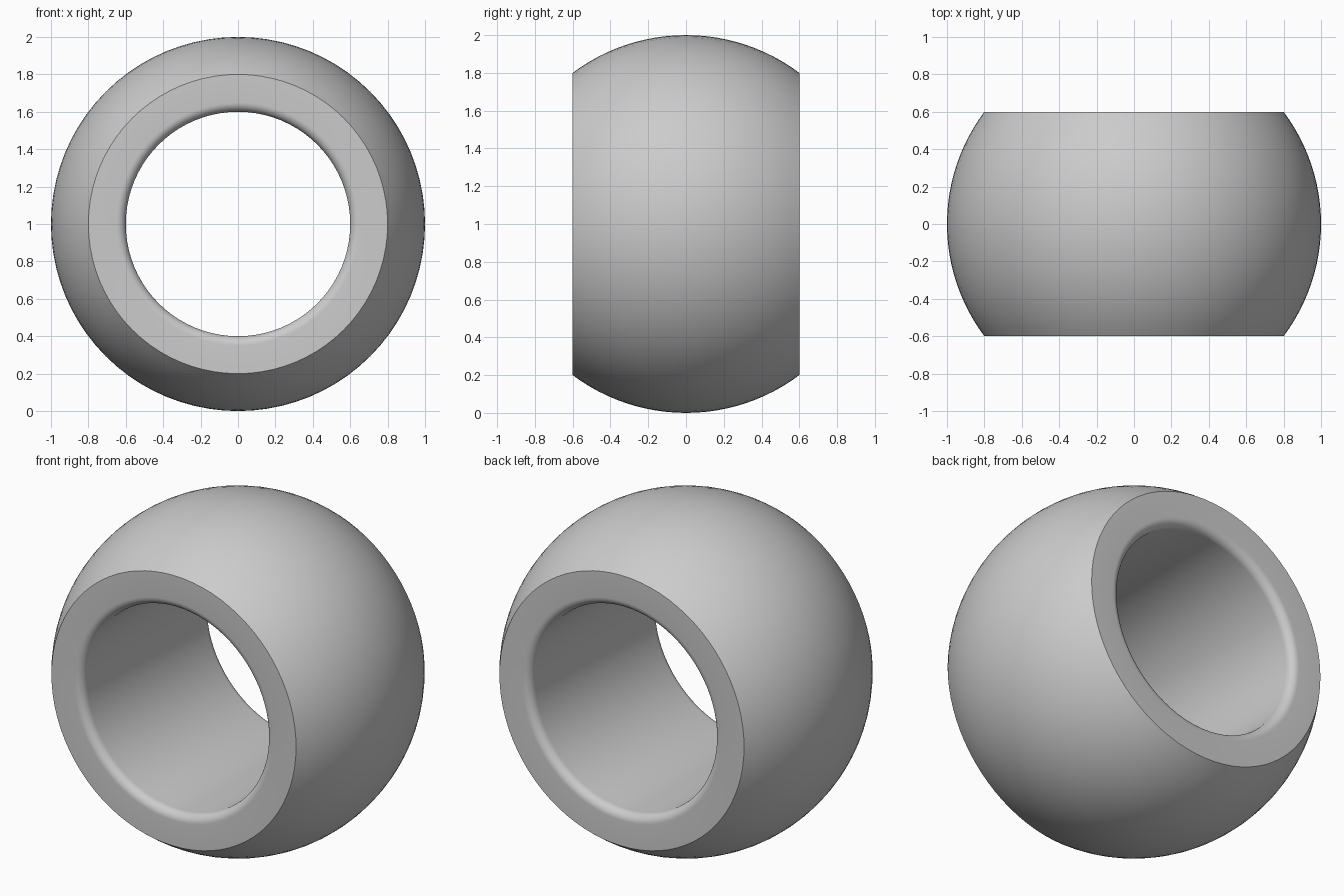
import bpy
import bmesh
from math import sin, cos, asin, pi, radians

cube = bpy.data.objects.get("Cube")
if cube:
    bpy.data.objects.remove(cube, do_unlink=True)

BALL_R, BORE_R, HALF_W, FILLET = 1.0, 0.6, 0.6, 0.05
SEGMENTS, ARC_STEPS, FILLET_STEPS = 80, 24, 8


def arc(radius_centre, y_centre, r, start, end, steps):
    """Points (radius, y) along a circular arc of the profile."""
    angles = [start + (end - start) * i / steps for i in range(steps + 1)]
    return [(radius_centre + r * cos(a), y_centre + r * sin(a)) for a in angles]


# Closed cross-section: spherical outside, flat ends, rounded bore mouths
edge = asin(HALF_W / BALL_R)
mouth_r, mouth_y = BORE_R + FILLET, HALF_W - FILLET
profile = arc(0, 0, BALL_R, -edge, edge, ARC_STEPS)
profile += arc(mouth_r, mouth_y, FILLET, pi / 2, pi, FILLET_STEPS)
profile += arc(mouth_r, -mouth_y, FILLET, pi, 1.5 * pi, FILLET_STEPS)

# Revolve the cross-section about the y axis
bm = bmesh.new()
rings = []
for s in range(SEGMENTS):
    a = 2 * pi * s / SEGMENTS
    rings.append([bm.verts.new((r * cos(a), y, BALL_R + r * sin(a))) for r, y in profile])
for s, ring in enumerate(rings):
    following = rings[(s + 1) % SEGMENTS]
    for i in range(len(profile)):
        j = (i + 1) % len(profile)
        bm.faces.new((ring[i], ring[j], following[j], following[i]))
bmesh.ops.recalc_face_normals(bm, faces=bm.faces)

mesh = bpy.data.meshes.new("bored_ball")
bm.to_mesh(mesh)
bm.free()
ball = bpy.data.objects.new("bored_ball", mesh)
bpy.context.collection.objects.link(ball)

# Plain grey
grey = bpy.data.materials.new("plain grey")
grey.use_nodes = True
colour = (0.6, 0.6, 0.6, 1)
grey.diffuse_color = colour
grey.node_tree.nodes["Principled BSDF"].inputs["Base Color"].default_value = colour
mesh.materials.append(grey)

# Smooth surfaces with a crisp rim around each flat end
bpy.ops.object.select_all(action="DESELECT")
ball.select_set(True)
bpy.context.view_layer.objects.active = ball
bpy.ops.object.shade_smooth_by_angle(angle=radians(30))
